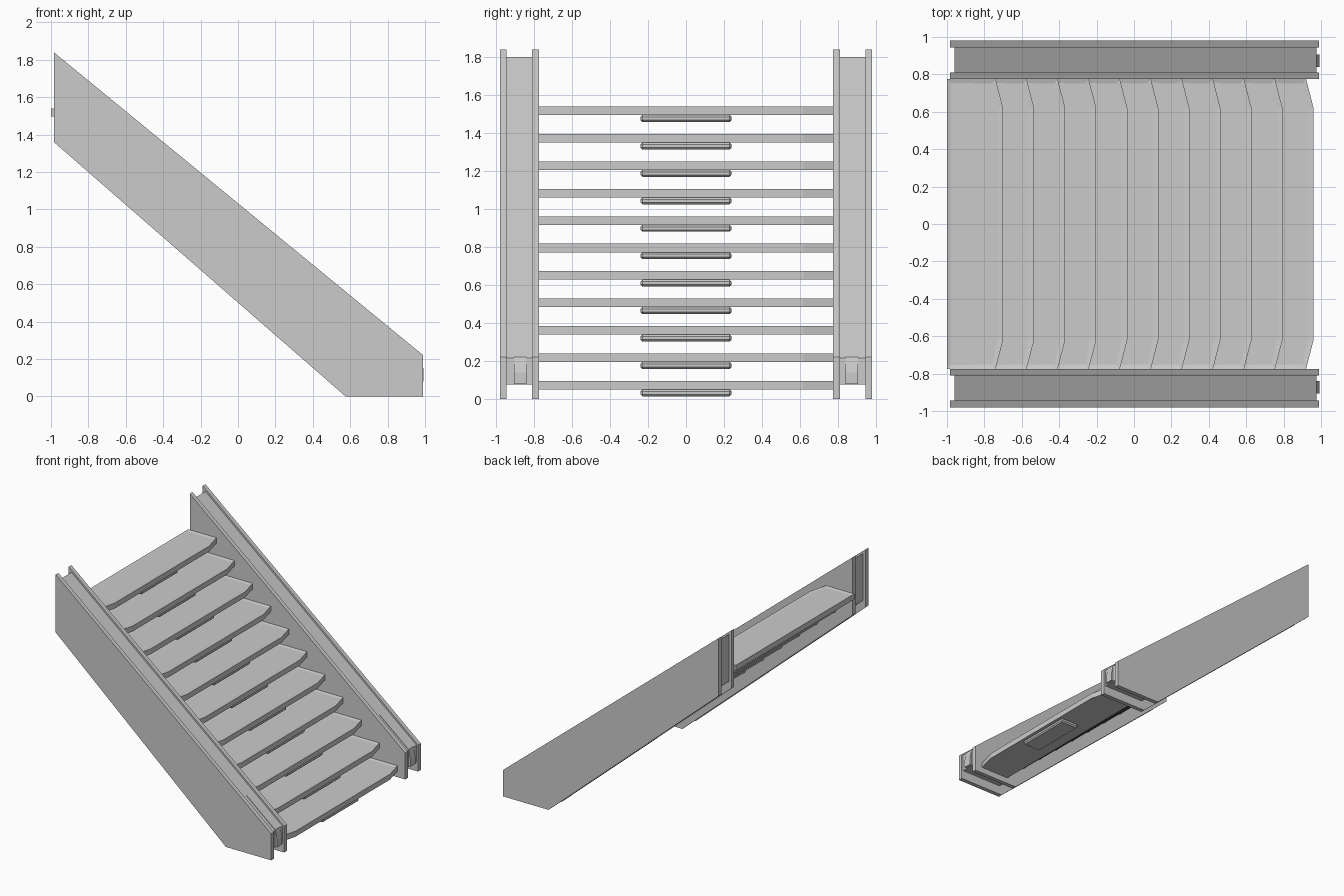
import bpy
import bmesh

cube = bpy.data.objects.get("Cube")
if cube:
    bpy.data.objects.remove(cube, do_unlink=True)

grey = bpy.data.materials.new("light grey")
grey.use_nodes = True
grey.diffuse_color = (0.6, 0.6, 0.6, 1)
grey.node_tree.nodes["Principled BSDF"].inputs["Base Color"].default_value = (0.6, 0.6, 0.6, 1)


def extrude(name, points, depth, rim=0):
    """Extrude a closed 3D outline along a vector; rim sinks a panel into its far cap."""
    bm = bmesh.new()
    face = bm.faces.new([bm.verts.new(p) for p in points])
    result = bmesh.ops.extrude_face_region(bm, geom=[face])["geom"]
    bmesh.ops.translate(bm, vec=depth,
                        verts=[g for g in result if isinstance(g, bmesh.types.BMVert)])
    bmesh.ops.recalc_face_normals(bm, faces=bm.faces[:])
    if rim:
        cap = max(bm.faces, key=lambda f: f.calc_center_median().z)
        bmesh.ops.inset_region(bm, faces=[cap], thickness=rim, depth=-0.006)
    mesh = bpy.data.meshes.new(name)
    bm.to_mesh(mesh)
    bm.free()
    mesh.materials.append(grey)
    obj = bpy.data.objects.new(name, mesh)
    bpy.context.collection.objects.link(obj)
    return obj


def side_profile(name, outline, y0, y1):
    return extrude(name, [(x, y0, z) for x, z in outline], (0, y1 - y0, 0))


# Stringers: two cheek plates, a recessed core and a tenon at the foot
PLATE = [(-0.985, 1.84), (0.99, 0.22), (0.99, 0), (0.575, 0), (-0.985, 1.36)]
CORE = [(-0.96, 1.8), (0.975, 0.215), (0.975, 0.075), (0.6, 0.075), (-0.96, 1.41)]
TENON = [(0.71, 0.437), (0.975, 0.22), (0.993, 0.14), (0.993, 0.08), (0.71, 0.08)]
for label, s in (("back", 1), ("front", -1)):
    side_profile(label + "_outer_plate", PLATE, s * 0.945, s * 0.98)
    side_profile(label + "_inner_plate", PLATE, s * 0.775, s * 0.81)
    side_profile(label + "_core", CORE, s * 0.81, s * 0.945)
    side_profile(label + "_tenon", TENON, s * 0.84, s * 0.905)

# Treads: clipped nosing corners, sunken top panel, bevelled block underneath
for i in range(11):
    nose, top = 0.96 - 0.166 * i, 0.095 + 0.1445 * i
    back, low = nose - 0.3, top - 0.045
    outline = [(back, -0.775), (nose - 0.04, -0.775), (nose, -0.62),
               (nose, 0.62), (nose - 0.04, 0.775), (back, 0.775)]
    extrude(f"tread_{i + 1}", [(x, y, low) for x, y in outline], (0, 0, 0.045), rim=0.03)
    a, b = nose - 0.18, nose - 0.015
    block = extrude(f"tread_block_{i + 1}",
                    [(a, -0.24, low - 0.036), (b, -0.24, low - 0.036),
                     (b, 0.24, low - 0.036), (a, 0.24, low - 0.036)], (0, 0, 0.036))
    bevel = block.modifiers.new("edge_bevel", 'BEVEL')
    bevel.width = 0.01
    bevel.segments = 1
